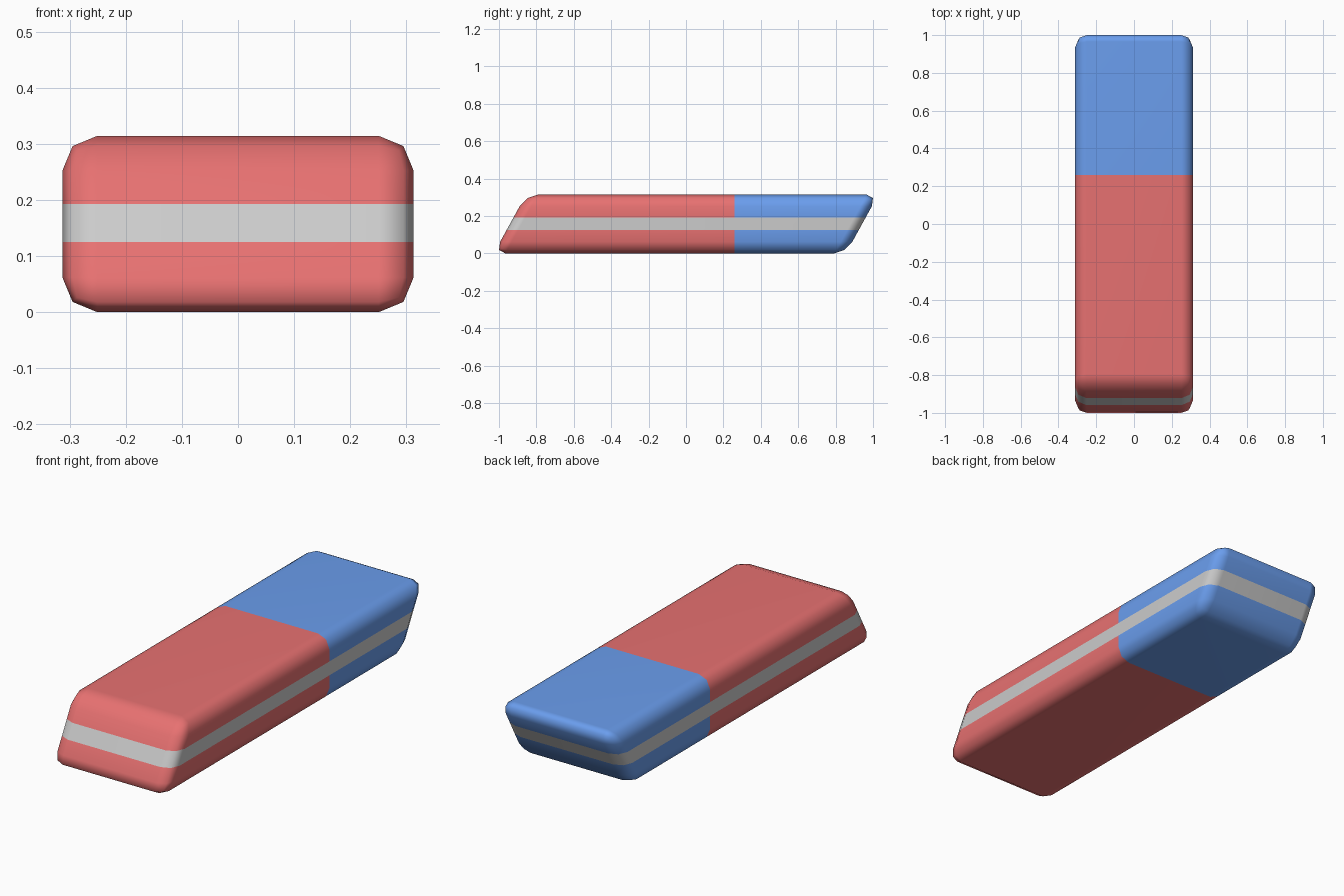
import bpy, bmesh
from mathutils import Matrix, Vector

if "Cube" in bpy.data.objects:
    bpy.data.objects.remove(bpy.data.objects["Cube"])

WIDTH, LENGTH, HEIGHT = 0.626, 1.883, 0.314
BEVEL, SHEAR = 0.062, 0.55
SPLIT_Y = 0.26
STRIPE = (0.125, 0.193)


def material(name, color):
    mat = bpy.data.materials.new(name)
    mat.diffuse_color = (*color, 1)
    mat.use_nodes = True
    mat.node_tree.nodes["Principled BSDF"].inputs["Base Color"].default_value = mat.diffuse_color
    return mat


# Rounded block
bm = bmesh.new()
bmesh.ops.create_cube(bm, size=1, matrix=Matrix.Diagonal((WIDTH, LENGTH, HEIGHT, 1)))
bmesh.ops.bevel(bm, geom=bm.edges[:], offset=BEVEL, segments=2, profile=0.5,
                affect='EDGES', clamp_overlap=True)

# Slant the ends and stand it on the ground
for v in bm.verts:
    v.co.y += SHEAR * v.co.z
    v.co.z += HEIGHT / 2

# Cut the colour boundaries into the surface
cuts = [((0, SPLIT_Y, 0), (0, 1, 0))] + [((0, 0, z), (0, 0, 1)) for z in STRIPE]
for co, no in cuts:
    bmesh.ops.bisect_plane(bm, geom=bm.verts[:] + bm.edges[:] + bm.faces[:],
                           plane_co=Vector(co), plane_no=Vector(no))

# Red front, blue back, pale stripe all round
for f in bm.faces:
    f.smooth = True
    c = f.calc_center_median()
    if STRIPE[0] < c.z < STRIPE[1]:
        f.material_index = 2
    else:
        f.material_index = 1 if c.y > SPLIT_Y else 0
bmesh.ops.recalc_face_normals(bm, faces=bm.faces[:])

mesh = bpy.data.meshes.new("eraser")
bm.to_mesh(mesh)
bm.free()
for name, color in (("red_rubber", (0.80, 0.165, 0.165)),
                    ("blue_rubber", (0.145, 0.34, 0.85)),
                    ("pale_stripe", (0.82, 0.82, 0.83))):
    mesh.materials.append(material(name, color))
eraser = bpy.data.objects.new("eraser", mesh)
bpy.context.collection.objects.link(eraser)

# Keep the broad faces flat-looking while the rounded edges blend
weighted = eraser.modifiers.new("weighted_normals", 'WEIGHTED_NORMAL')
weighted.keep_sharp = True
